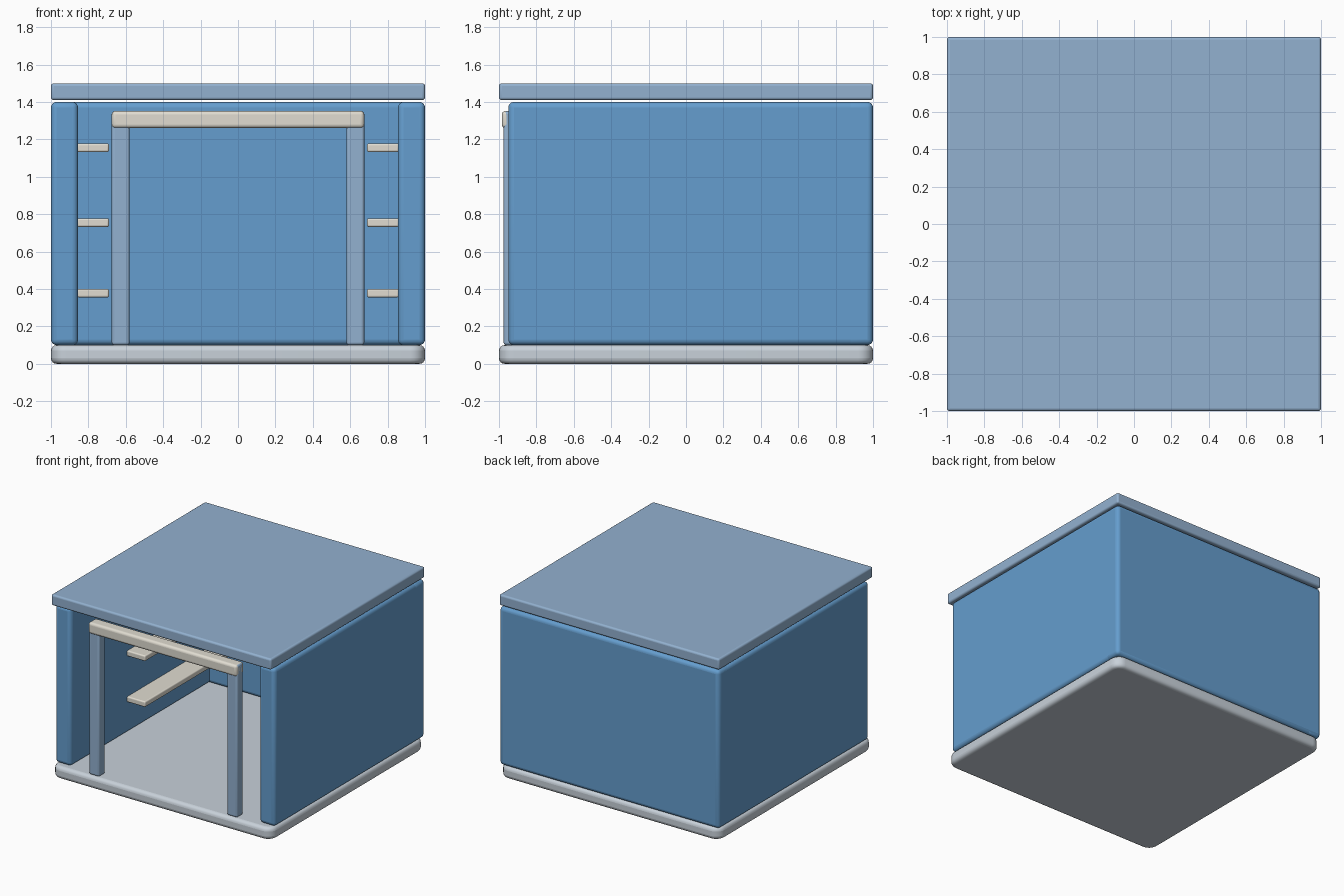
import bpy, bmesh
from mathutils import Vector

if "Cube" in bpy.data.objects:
    bpy.data.objects.remove(bpy.data.objects["Cube"])


def material(name, color):
    m = bpy.data.materials.new(name)
    m.diffuse_color = (*color, 1)
    m.use_nodes = True
    m.node_tree.nodes["Principled BSDF"].inputs["Base Color"].default_value = m.diffuse_color
    return m


BLUE = material("wall_blue", (0.13, 0.34, 0.62))
SLATE = material("slate_blue", (0.29, 0.44, 0.63))
PALE = material("pale_grey", (0.58, 0.64, 0.70))
CREAM = material("cream", (0.75, 0.72, 0.64))


def box(name, lo, hi, bevel, mat, corner=0):
    """Rounded box between two corners; corner rounds the upright edges first."""
    lo, hi = Vector(lo), Vector(hi)
    bm = bmesh.new()
    bmesh.ops.create_cube(bm, size=1)
    for v in bm.verts:
        v.co = Vector([(lo[i] + hi[i]) / 2 + v.co[i] * (hi[i] - lo[i]) for i in range(3)])
    if corner:
        upright = [e for e in bm.edges if abs(e.verts[0].co.z - e.verts[1].co.z) > 0.01]
        bmesh.ops.bevel(bm, geom=upright, offset=corner, segments=6, profile=0.5, affect='EDGES')
    mesh = bpy.data.meshes.new(name)
    bm.to_mesh(mesh)
    bm.free()
    ob = bpy.data.objects.new(name, mesh)
    bpy.context.collection.objects.link(ob)
    mesh.materials.append(mat)
    mod = ob.modifiers.new("rounding", 'BEVEL')
    mod.width = bevel
    mod.segments = 4
    mod.limit_method = 'ANGLE'
    bpy.ops.object.select_all(action='DESELECT')
    bpy.context.view_layer.objects.active = ob
    ob.select_set(True)
    bpy.ops.object.shade_smooth_by_angle()
    return ob


def pair(name, lo, hi, bevel, mat):
    """The same box on the right and mirrored on the left."""
    box("right_" + name, lo, hi, bevel, mat)
    box("left_" + name, (-hi[0], lo[1], lo[2]), (-lo[0], hi[1], hi[2]), bevel, mat)


# Floor slab and flat roof
box("floor", (-1, -1, 0), (1, 1, 0.10), 0.03, PALE, corner=0.08)
box("roof", (-1, -1, 1.41), (1, 1, 1.50), 0.015, SLATE)

# Walls
box("back_wall", (-1, 0.85, 0.10), (1, 1, 1.40), 0.03, BLUE)
pair("side_wall", (0.855, -0.95, 0.10), (1, 1, 1.40), 0.03, BLUE)

# Door frame at the front
pair("door_post", (0.58, -0.975, 0.10), (0.675, -0.895, 1.35), 0.015, SLATE)
box("door_lintel", (-0.675, -0.985, 1.26), (0.675, -0.885, 1.352), 0.02, CREAM)

# Shelves along both side walls
for i, z in enumerate((0.378, 0.755, 1.155)):
    pair(f"shelf_{i + 1}", (0.69, -0.22, z - 0.023), (0.86, 0.86, z + 0.023), 0.01, CREAM)
